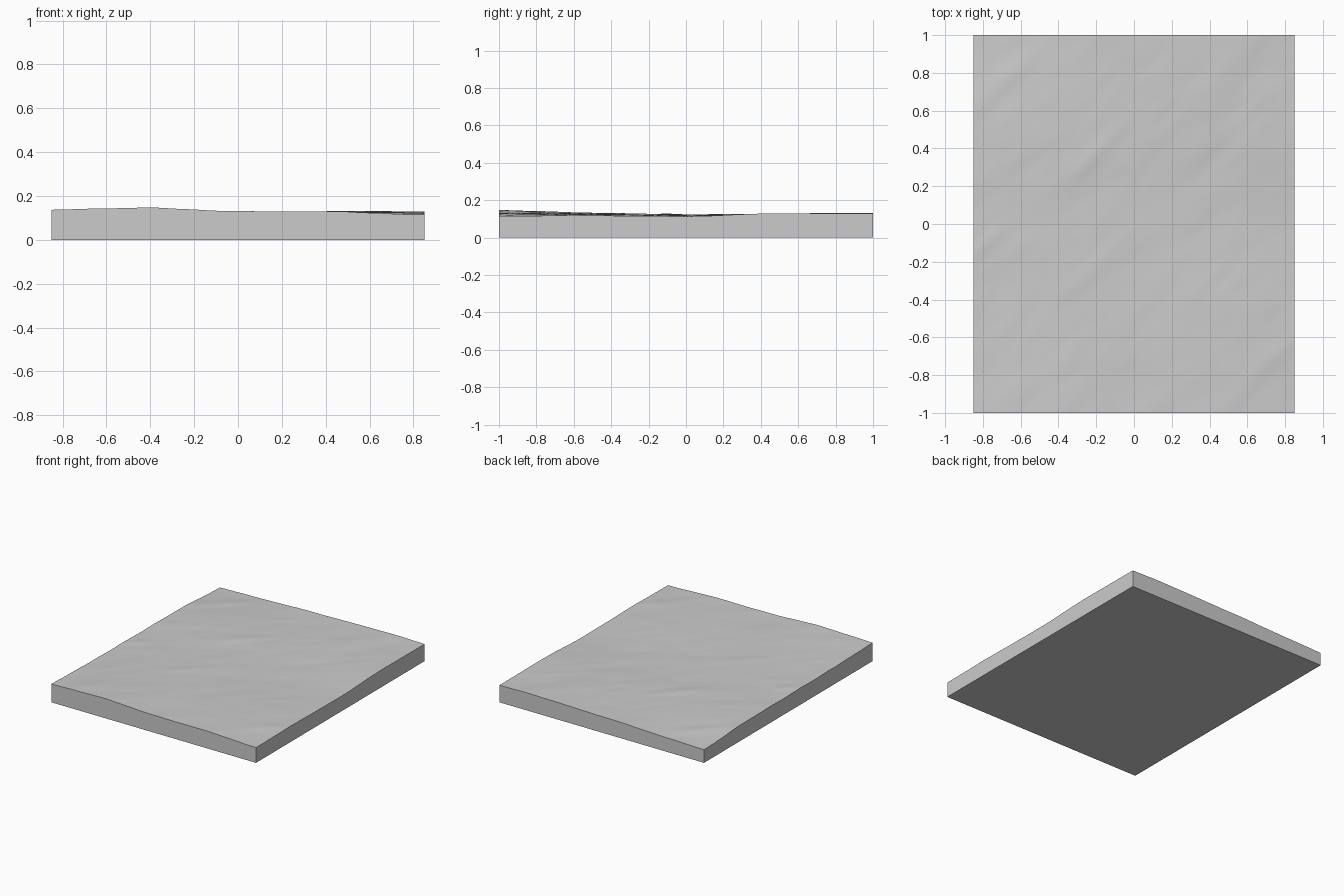
import bpy, bmesh, math
from mathutils import Vector, noise

cube = bpy.data.objects.get("Cube")
if cube:
    bpy.data.objects.remove(cube, do_unlink=True)

HALF_X, HALF_Y = 0.85, 1.0
NX, NY = 102, 120

# Broad heights, rows from front to back, columns from -x to +x
HEIGHTS = [
    [0.137, 0.146, 0.130, 0.129, 0.115],
    [0.127, 0.133, 0.126, 0.126, 0.119],
    [0.123, 0.124, 0.119, 0.117, 0.114],
    [0.120, 0.123, 0.122, 0.126, 0.130],
    [0.098, 0.110, 0.121, 0.128, 0.128],
]

# Diagonal folds: centre x, centre y, half length, half width, height
FOLDS = [
    (-0.22, 0.36, 0.20, 0.05, 0.005),
    (-0.20, -0.22, 0.22, 0.05, 0.003),
    (-0.78, -0.10, 0.14, 0.04, 0.004),
    (-0.68, 0.76, 0.22, 0.05, 0.004),
    (0.45, 0.78, 0.35, 0.07, 0.004),
    (0.72, -0.72, 0.15, 0.05, 0.004),
    (0.40, 0.32, 0.15, 0.06, -0.004),
]


def spline(values, t):
    """Smooth curve through evenly spaced values, t from 0 to 1."""
    last = len(values) - 1
    s = min(max(t, 0), 1) * last
    i = min(int(s), last - 1)
    f = s - i
    a, b, c, d = (values[min(max(i + k, 0), last)] for k in (-1, 0, 1, 2))
    return b + 0.5 * f * (c - a + f * (2*a - 5*b + 4*c - d + f * (3*(b - c) + d - a)))


def height(x, y):
    u, v = (x + HALF_X) / (2 * HALF_X), (y + HALF_Y) / (2 * HALF_Y)
    z = spline([spline(row, u) for row in HEIGHTS], v)
    for cx, cy, length, width, rise in FOLDS:
        along = (x - cx + y - cy) * math.sqrt(0.5)
        across = (x - cx - y + cy) * math.sqrt(0.5)
        z += rise * math.exp(-(along / length) ** 2 - (across / width) ** 2)
    # Fine wrinkles stretched along the diagonal
    p = Vector(((x + y) * 2.2, (x - y) * 4.5, 3.7))
    return z + 0.0025 * noise.noise(p) + 0.0012 * noise.noise(p * 2.3)


stone = bpy.data.materials.new("plain grey")
stone.use_nodes = True
grey = (0.6, 0.6, 0.6, 1)
stone.diffuse_color = grey
stone.node_tree.nodes["Principled BSDF"].inputs["Base Color"].default_value = grey

# Rolling top surface
bm = bmesh.new()
bmesh.ops.create_grid(bm, x_segments=NX, y_segments=NY, size=1)
for v in bm.verts:
    v.co.x *= HALF_X
    v.co.y *= HALF_Y
    v.co.z = height(v.co.x, v.co.y)

# Straight walls down to a flat base
rim = [e for e in bm.edges if e.is_boundary]
walls = bmesh.ops.extrude_edge_only(bm, edges=rim)["geom"]
for v in walls:
    if isinstance(v, bmesh.types.BMVert):
        v.co.z = 0
base_edges = [e for e in walls if isinstance(e, bmesh.types.BMEdge) and e.is_boundary]
bmesh.ops.contextual_create(bm, geom=base_edges)
bmesh.ops.recalc_face_normals(bm, faces=bm.faces)

mesh = bpy.data.meshes.new("terrain_slab")
bm.to_mesh(mesh)
bm.free()
mesh.materials.append(stone)
slab = bpy.data.objects.new("terrain_slab", mesh)
bpy.context.collection.objects.link(slab)

# Smooth top, crisp rim
bpy.ops.object.select_all(action="DESELECT")
slab.select_set(True)
bpy.context.view_layer.objects.active = slab
bpy.ops.object.shade_smooth_by_angle(angle=math.radians(40))
